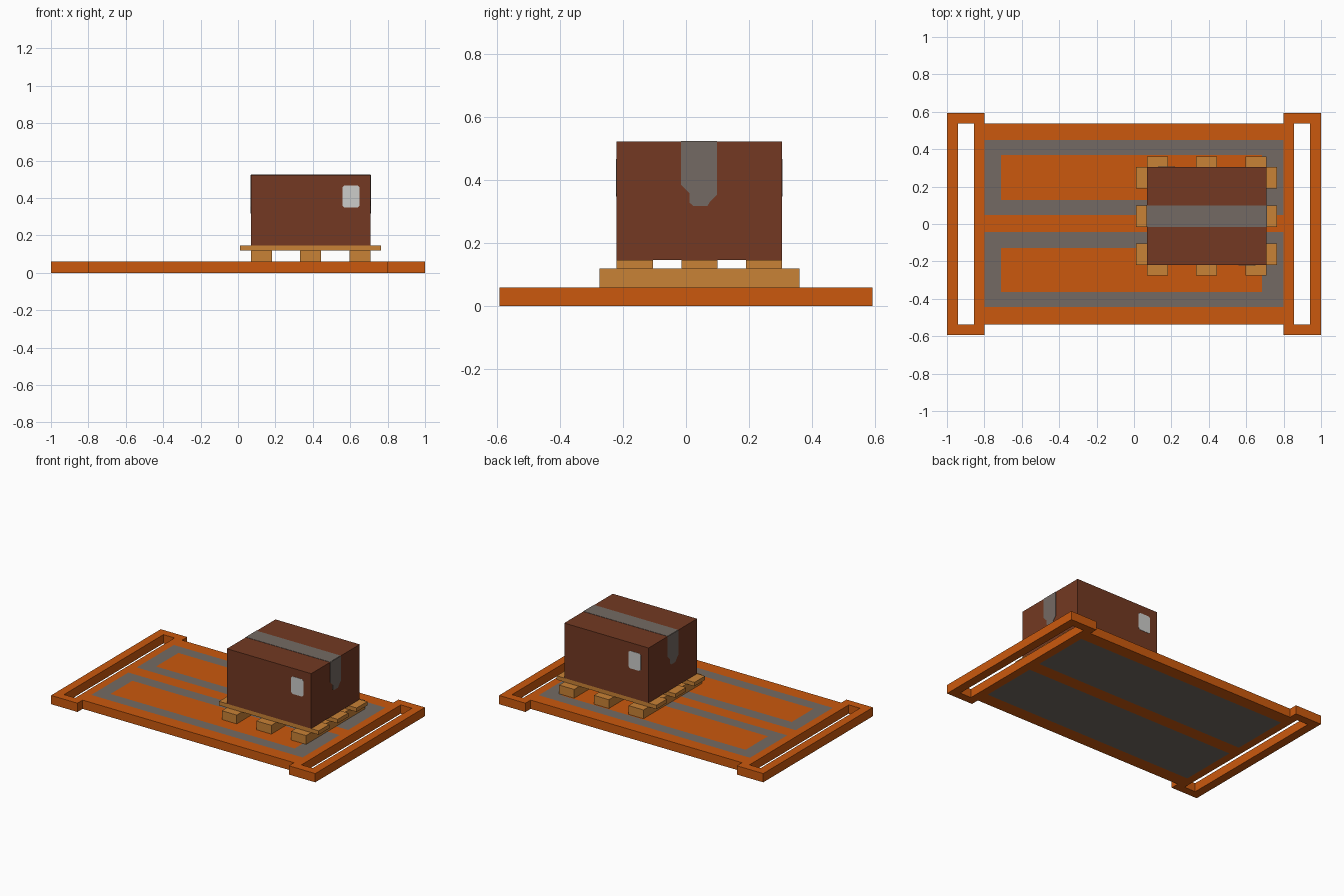
import bpy, bmesh
from mathutils import Vector

if "Cube" in bpy.data.objects:
    bpy.data.objects.remove(bpy.data.objects["Cube"])


def material(name, rgb):
    m = bpy.data.materials.new(name)
    lin = [((c / 255 + 0.055) / 1.055) ** 2.4 for c in rgb]
    m.diffuse_color = (*lin, 1)
    m.use_nodes = True
    m.node_tree.nodes["Principled BSDF"].inputs["Base Color"].default_value = m.diffuse_color
    return m


ORANGE = material("orange plastic", (203, 89, 13))
GREY = material("grey tape", (116, 106, 99))
WOOD = material("pale wood", (201, 130, 54))
CARD = material("brown cardboard", (115, 57, 34))
WHITE = material("white label", (204, 204, 202))


def finish(name, bm, *mats):
    bmesh.ops.recalc_face_normals(bm, faces=bm.faces)
    me = bpy.data.meshes.new(name)
    bm.to_mesh(me)
    bm.free()
    for m in mats:
        me.materials.append(m)
    ob = bpy.data.objects.new(name, me)
    bpy.context.collection.objects.link(ob)
    return ob


def box(name, lo, hi, mat):
    bm = bmesh.new()
    bmesh.ops.create_cube(bm, size=1)
    for v in bm.verts:
        v.co = [l + (c + 0.5) * (h - l) for l, h, c in zip(lo, hi, v.co)]
    return finish(name, bm, mat)


def plate(name, points, offset, mat):
    """Thin flat plate: a polygon pushed out along offset."""
    bm = bmesh.new()
    f = bm.faces.new([bm.verts.new(p) for p in points])
    ext = bmesh.ops.extrude_face_region(bm, geom=[f], use_keep_orig=True)
    for v in ext["geom"]:
        if isinstance(v, bmesh.types.BMVert):
            v.co += Vector(offset)
    return finish(name, bm, mat)


# Tray: grid of cells with hand slots left out, bands coloured by cell
T = 0.06
XS = [-1, -.941, -.856, -.8, -.71, .684, .8, .856, .941, 1]
YS = [-.593, -.537, -.444, -.364, -.128, -.043, .048, .128, .37, .45, .537, .593]


def solid(i, j):
    if not (0 <= i < len(XS) - 1 and 0 <= j < len(YS) - 1):
        return False
    edge_row = j in (0, len(YS) - 2)
    if 3 <= i <= 5:
        return not edge_row
    return i not in (1, 7) or edge_row


bm = bmesh.new()
cache = {}


def vert(i, j, z):
    if (i, j, z) not in cache:
        cache[i, j, z] = bm.verts.new((XS[i], YS[j], z))
    return cache[i, j, z]


for i in range(len(XS) - 1):
    for j in range(len(YS) - 1):
        if not solid(i, j):
            continue
        ring = [(i, j), (i + 1, j), (i + 1, j + 1), (i, j + 1)]
        top = bm.faces.new([vert(a, b, T) for a, b in ring])
        low = bm.faces.new([vert(a, b, 0) for a, b in reversed(ring)])
        if 3 <= i <= 5 and j in (2, 3, 4, 6, 7, 8):
            low.material_index = 1
            top.material_index = 0 if i == 4 and j in (3, 7) else 1
        for k, (di, dj) in enumerate([(0, -1), (1, 0), (0, 1), (-1, 0)]):
            if not solid(i + di, j + dj):
                p, q = ring[k], ring[(k + 1) % 4]
                bm.faces.new([vert(*p, 0), vert(*q, 0), vert(*q, T), vert(*p, T)])
finish("tray", bm, ORANGE, GREY)

# Pallet: bearers across, deck boards along
for n, x in enumerate((.07, .332, .595)):
    box(f"pallet_bearer_{n + 1}", (x, -.275, T), (x + .113, .36, .12), WOOD)
for n, y in enumerate((-.22, -.015, .19)):
    box(f"pallet_board_{n + 1}", (.01, y, .12), (.765, y + .115, .147), WOOD)

# Cardboard box
X0, X1, Y0, Y1, Z1 = .07, .708, -.22, .305, .523
box("cardboard_box", (X0, Y0, .147), (X1, Y1, Z1), CARD)

# Packing tape over the top, torn ends on both short sides
E = 0.002
box("tape_top", (X0, -.016, Z1), (X1, .099, Z1 + E), GREY)
torn = [(-.016, Z1), (-.016, .386), (.011, .358), (.011, .329), (.024, .318),
        (.068, .318), (.075, .33), (.099, .355), (.099, Z1)]
plate("tape_right_end", [(X1, y, z) for y, z in torn], (E, 0, 0), GREY)
plate("tape_left_end", [(X0, Y0 + Y1 - y, z) for y, z in torn], (-E, 0, 0), GREY)

# Shipping labels with clipped corners, front and back
a, b, c, d, k = .558, .65, .348, .467, .01
label = [(a + k, c), (b - k, c), (b, c + k), (b, d - k),
         (b - k, d), (a + k, d), (a, d - k), (a, c + k)]
plate("label_front", [(x, Y0, z) for x, z in label], (0, -E, 0), WHITE)
plate("label_back", [(X0 + X1 - x, Y1, z) for x, z in label], (0, E, 0), WHITE)
